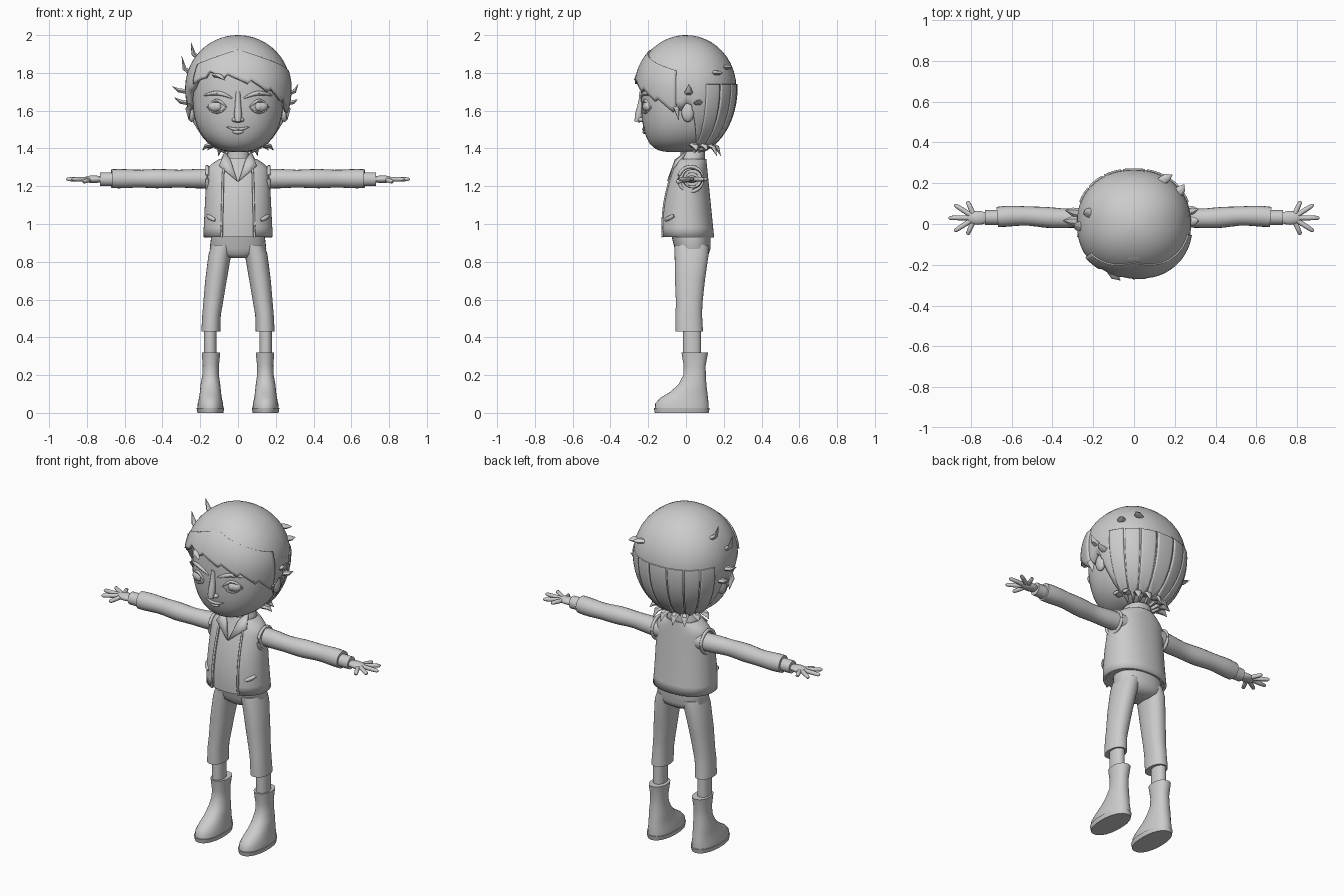
import bpy, bmesh
from math import sin, cos, pi, radians, copysign
from mathutils import Vector

cube = bpy.data.objects.get("Cube")
if cube:
    bpy.data.objects.remove(cube, do_unlink=True)

clay = bpy.data.materials.new("plain grey")
clay.use_nodes = True
clay.diffuse_color = (.6, .6, .6, 1)
shader = next(node for node in clay.node_tree.nodes if node.type == "BSDF_PRINCIPLED")
shader.inputs["Base Color"].default_value = clay.diffuse_color


def finish(name, bm, mirror=False, thickness=0):
    """Turn a bmesh into a smooth, optionally mirrored and thickened object."""
    bmesh.ops.recalc_face_normals(bm, faces=bm.faces)
    mesh = bpy.data.meshes.new(name)
    bm.to_mesh(mesh)
    bm.free()
    mesh.materials.append(clay)
    obj = bpy.data.objects.new(name, mesh)
    bpy.context.collection.objects.link(obj)
    if thickness:
        solid = obj.modifiers.new("thickness", "SOLIDIFY")
        solid.thickness, solid.offset = thickness, -1
    if mirror:
        obj.modifiers.new("mirror", "MIRROR")
    bpy.ops.object.select_all(action="DESELECT")
    obj.select_set(True)
    bpy.context.view_layer.objects.active = obj
    bpy.ops.object.shade_smooth_by_angle(angle=radians(45))


def skin(bm, rows, closed=True):
    """Bridge rows of points with quads; closed rows also get end caps."""
    rows = [[bm.verts.new(point) for point in row] for row in rows]
    count = len(rows[0])
    for low, high in zip(rows, rows[1:]):
        for i in range(count if closed else count - 1):
            j = (i + 1) % count
            bm.faces.new((low[i], low[j], high[j], high[i]))
    if closed:
        bm.faces.new(rows[0])
        bm.faces.new(rows[-1])


def oval(angle, z, centre, width, front, back, power=2.2):
    """Point on a level oval; angle zero faces the front."""
    bend = lambda value: copysign(abs(value) ** (2 / power), value)
    middle, depth = (front + back) / 2, (back - front) / 2
    return Vector((centre + width * bend(sin(angle)), middle - depth * bend(cos(angle)), z))


def loft(name, rings, mirror=False, sides=32):
    """Rings are (height, centre, half width, front, back)."""
    bm = bmesh.new()
    skin(bm, [[oval(2 * pi * i / sides, *ring) for i in range(sides)] for ring in rings])
    finish(name, bm, mirror)


def shell(name, profile, start, end, top, bottom, grow=0, thickness=.02, cols=72, steps=16):
    """Open sheet wrapped around a profile, cut by top and bottom edge rules."""
    columns = []
    for i in range(cols + 1):
        deg = start + (end - start) * i / cols
        high, low = top(deg), bottom(deg, i)
        columns.append([])
        for k in range(steps + 1):
            z = high + (low - high) * (k / steps) ** 2
            width, front, back = profile(z)
            columns[-1].append(oval(radians(deg), z, 0, width + grow, front - grow, back + grow))
    bm = bmesh.new()
    skin(bm, columns, closed=False)
    bmesh.ops.remove_doubles(bm, verts=bm.verts, dist=.0005)
    finish(name, bm, thickness=thickness)


def tube(name, points, radii, mirror=False, flat=1, sides=12):
    """Tapered tube through points."""
    points = [Vector(point) for point in points]
    rows = []
    for i, (point, radius) in enumerate(zip(points, radii)):
        way = points[min(i + 1, len(points) - 1)] - points[max(i - 1, 0)]
        turn = way.to_track_quat("Z", "Y")
        angles = [2 * pi * k / sides for k in range(sides)]
        rows.append([point + turn @ Vector((radius * cos(a), radius * flat * sin(a), 0)) for a in angles])
    bm = bmesh.new()
    skin(bm, rows)
    finish(name, bm, mirror)


def ball(name, place, size, mirror=False):
    bm = bmesh.new()
    bmesh.ops.create_uvsphere(bm, u_segments=20, v_segments=12, radius=1)
    bmesh.ops.scale(bm, verts=bm.verts, vec=size)
    bmesh.ops.translate(bm, verts=bm.verts, vec=place)
    finish(name, bm, mirror)


# Head: a rounded skull with a steeper face side
def head_profile(z):
    fill = max(0, 1 - abs((z - 1.67) / .29) ** 2.4)
    round_part = fill ** .42
    return .24 * round_part, -.238 * fill ** .2, .22 * round_part


def on_face(x, z, lift=0):
    width, front, back = head_profile(z)
    middle = (front + back) / 2
    reach = max(0, 1 - abs(x / width) ** 2.2) ** (1 / 2.2)
    return Vector((x, middle + (front - middle) * reach - lift, z))


heights = [1.67 - .289 * cos(pi * k / 24) for k in range(25)]
loft("head", [(z, 0, *head_profile(z)) for z in heights], sides=40)
loft("neck", [(z, 0, .06, -.03, .08) for z in (1.25, 1.42)])


# Face details follow arcs on the face surface
def face_arc(name, start, end, z, rise, radius, tilt=0, mirror=True):
    steps = [k / 10 for k in range(11)]
    path = [on_face(start + (end - start) * t, z + rise * sin(pi * t) + tilt * t) for t in steps]
    tube(name, path, [radius * (.3 + .7 * sin(pi * t)) for t in steps], mirror, sides=8)


ball("eye", on_face(.112, 1.622, -.016), (.046, .026, .03), mirror=True)
ball("iris", on_face(.108, 1.622, -.004), (.022, .016, .023), mirror=True)
face_arc("upper_eyelid", .06, .165, 1.617, .036, .009)
face_arc("lower_eyelid", .06, .165, 1.615, -.026, .006)
face_arc("eyebrow", .03, .18, 1.665, .02, .012, tilt=.015)
face_arc("mouth", -.06, .06, 1.515, -.014, .009, mirror=False)
face_arc("lower_lip", -.03, .03, 1.49, -.004, .011, mirror=False)
tube("nose", [on_face(0, 1.7 - .04 * k, .002 * k * k - .004) for k in range(5)], [.012, .014, .017, .021, .014])
ball("nostril_wing", on_face(.019, 1.552, .004), (.014, .018, .012), mirror=True)
ball("ear", (.245, .01, 1.59), (.022, .034, .05), mirror=True)


# Hair cap with a parted, jagged hairline
def hair_profile(z):
    span = .28 if z > 1.72 else .36
    fill = max(0, 1 - ((z - 1.72) / span) ** 2) ** .5
    return .28 * fill, -.265 * fill, .267 * fill


def hairline(deg):
    if abs(deg) > 85:
        return max(1.4, 1.62 - max(0, abs(deg) - 95) * .017)
    sweep = (deg + 30) / 115 if deg > -30 else (-30 - deg) / 55
    return 1.81 - .22 * sweep ** 1.5


def ragged(deg, i):
    return hairline(deg) + (0, .01, .02, .01)[i % 4]


shell("hair_cap", hair_profile, -180, 180, lambda deg: 2, ragged, thickness=.03)
shell("fringe", hair_profile, -55, 80, lambda deg: 1.925 - abs(deg) * .0014,
      lambda deg, i: hairline(deg) - .03 * (i % 6) / 6, grow=.008, cols=36)

# Broad pointed locks down the back
for middle in range(120, 260, 20):
    shell("back_lock", hair_profile, middle - 9, middle + 9, lambda deg: 1.74,
          lambda deg, i: 1.375 + .006 * abs(deg - middle), grow=.006, cols=8)


# Loose tufts start on the hair surface, run outwards and curl
def tuft(deg, z, out, sway, curl):
    root = oval(radians(deg), z, 0, *hair_profile(z))
    away = Vector((root.x, root.y, 0)).normalized()
    side = Vector((-away.y, away.x, 0)) * sway
    up = Vector((0, 0, curl))
    path = [root - away * .02, root + (away * out + side) / 2 + up / 4, root + away * out + side + up]
    tube("hair_tuft", path, [.026, .02, .001], flat=.6, sides=6)


tuft(-92, 1.7, .07, 0, .03)
tuft(-100, 1.64, .07, 0, .03)
tuft(-104, 1.88, .02, .02, .08)
tuft(-88, 1.8, .03, 0, .09)
tuft(92, 1.69, .04, 0, .05)
tuft(102, 1.64, .05, 0, .02)
tuft(150, 1.83, .05, -.03, 0)
tuft(125, 1.8, .04, .02, 0)
tuft(-25, 1.79, .01, .07, -.03)
for side in (-1, 1):
    tuft(side * 78, 1.63, -.01, side * .02, -.08)
    for deg in (105, 125, 150, 170):
        tuft(side * deg, 1.42, .04, 0, -.03 if deg < 140 else -.06)


# Torso: hem to shoulder, then shoulder to collar
def torso_profile(z):
    rise = max(0, z - .93) / .4
    slope = max(0, z - 1.27) / .08
    belly = sin(pi * min(1, rise)) * .01
    width = .172 - .02 * rise - .075 * slope ** 2
    return width, -.125 + .075 * rise ** 1.6 - belly, .137 - .04 * rise


levels = [.93 + .03 * k for k in range(15)]
loft("shirt", [(z, 0, *torso_profile(z)) for z in levels])
shell("vest", torso_profile, 26, 334, lambda deg: 1.345, lambda deg, i: .93, grow=.012, thickness=.014)


def on_vest(deg, z):
    width, front, back = torso_profile(z)
    return oval(radians(deg), z, 0, width + .012, front - .012, back + .012)


tube("vest_edge", [on_vest(26, z) for z in levels[:14]], [.006] * 14, mirror=True)
tube("pocket_flap", [on_vest(40 + 8 * k, 1.02 + .008 * k) for k in range(4)], [.008, .012, .012, .008], mirror=True)
ring = [2 * pi * k / 20 for k in range(21)]
tube("armhole_trim", [(.163, .025 + .064 * cos(a), 1.238 + .066 * sin(a)) for a in ring], [.009] * 21, mirror=True)

# Turned-down collar
bm = bmesh.new()
skin(bm, [[(.004, -.1, 1.23), (.1, -.065, 1.31)], [(.04, -.06, 1.34), (.07, 0, 1.385)]], closed=False)
finish("collar_flap", bm, mirror=True, thickness=.012)
shell("collar_band", lambda z: (.07 + (1.385 - z) / 2, -.05, .1), 60, 300,
      lambda deg: 1.385, lambda deg, i: 1.32, thickness=.012, cols=24, steps=3)

# Sleeves with soft folds, cuffs and hands
along = [.11 + .04 * k for k in range(15)]
tube("sleeve", [(x, .034 + .006 * sin(x * 14), 1.24) for x in along],
     [.049 + .007 * max(0, .2 - x) / .1 + .002 * cos(x * 30) for x in along], mirror=True, sides=20)
tube("cuff", [(.66, .032, 1.237), (.73, .032, 1.237)], [.037, .036], mirror=True, sides=20)
ball("palm", (.765, .03, 1.237), (.058, .034, .02), mirror=True)
fingers = ("thumb", "index_finger", "middle_finger", "ring_finger", "little_finger")
for k, name in enumerate(fingers, -2):
    turn, length = radians(33 * k), .13 - .01 * k * k
    reach = Vector((cos(turn), sin(turn), -.15 if k == -2 else 0)) * length
    root = Vector((.78, .03, 1.237))
    tube(name, [root + reach * t for t in (.2, .6, .93, 1)], [.012, .012, .01, .004], mirror=True)

# Trousers
loft("trouser_hips", [(.82, 0, .06, -.03, .09), (.84, 0, .13, -.05, .12),
                      (.87, 0, .15, -.06, .13), (.95, 0, .14, -.08, .13)])
loft("trouser_leg", [(.43, .144, .05, -.055, .09), (.52, .14, .049, -.056, .085), (.58, .132, .052, -.053, .087),
                     (.7, .117, .057, -.058, .1), (.84, .096, .06, -.06, .12), (.89, .08, .06, -.06, .12)], mirror=True)

# Ankles and boots
loft("ankle", [(z, .147, .034, -.015, .08) for z in (.28, .45)], mirror=True)
loft("boot", [(.02, .146, .069, -.164, .12), (.05, .146, .067, -.163, .12), (.08, .146, .06, -.135, .116),
              (.11, .146, .056, -.085, .113), (.15, .146, .052, -.04, .108), (.2, .145, .044, -.014, .105),
              (.25, .144, .043, -.012, .104), (.32, .143, .049, -.024, .117)], mirror=True)
loft("boot_sole", [(0, .146, .068, -.165, .12), (.025, .146, .073, -.17, .125)], mirror=True)
